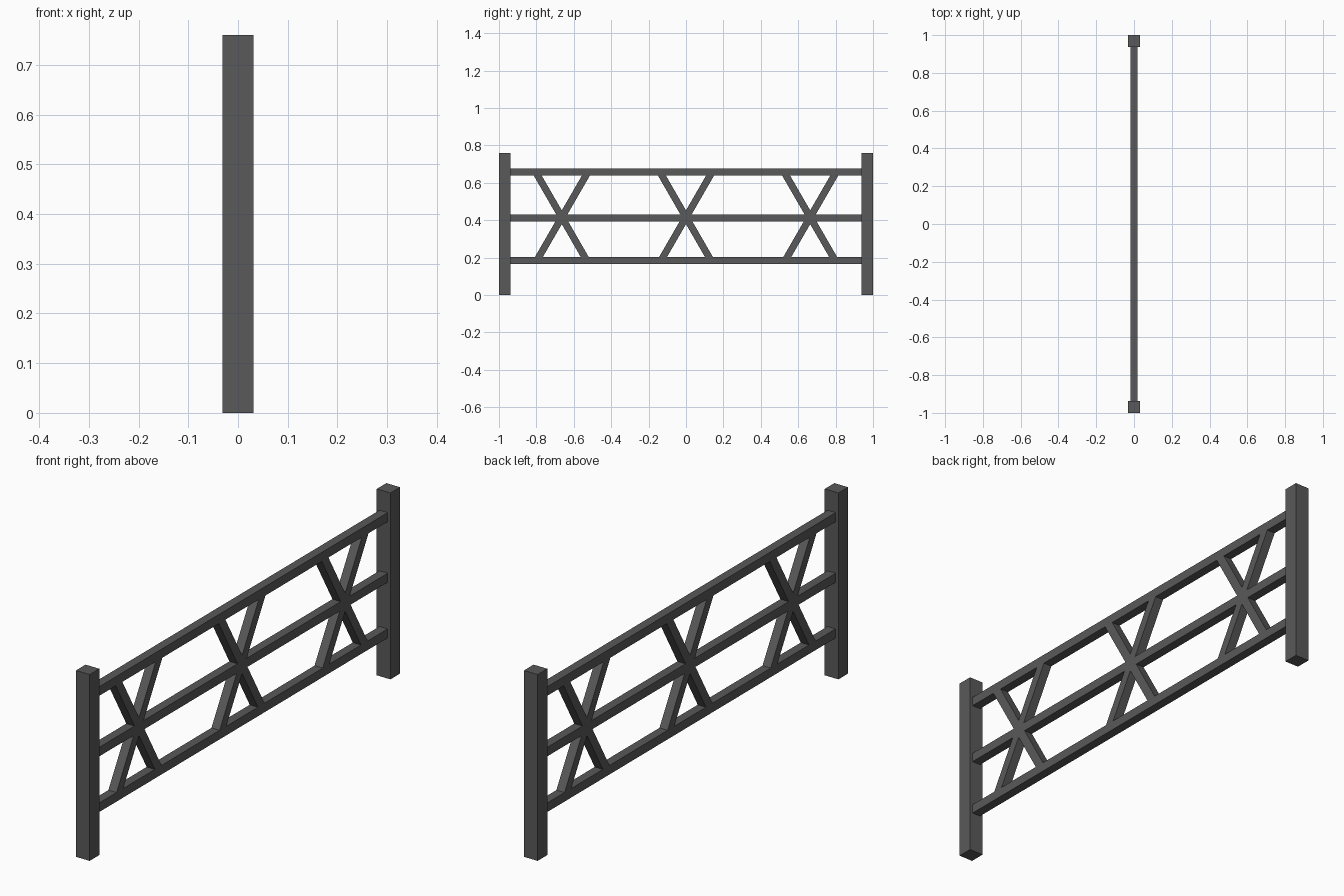
import bpy, math

if "Cube" in bpy.data.objects:
    bpy.data.objects.remove(bpy.data.objects["Cube"])

# Dark grey finish for every part
dark = bpy.data.materials.new("dark_grey")
dark.diffuse_color = (0.1, 0.1, 0.1, 1)
dark.use_nodes = True
dark.node_tree.nodes["Principled BSDF"].inputs["Base Color"].default_value = dark.diffuse_color

def prism(name, pts, width):
    """Extrude a (y, z) outline along x, centred on x = 0."""
    n, h = len(pts), width / 2
    verts = [(h, y, z) for y, z in pts] + [(-h, y, z) for y, z in pts]
    faces = [tuple(range(n)), tuple(range(2 * n - 1, n - 1, -1))]
    faces += [(i, i + n, (i + 1) % n + n, (i + 1) % n) for i in range(n)]
    mesh = bpy.data.meshes.new(name)
    mesh.from_pydata(verts, [], faces)
    mesh.materials.append(dark)
    ob = bpy.data.objects.new(name, mesh)
    bpy.context.collection.objects.link(ob)
    return ob

def rect(y0, y1, z0, z1):
    return [(y0, z0), (y1, z0), (y1, z1), (y0, z1)]

POST, BAR = 0.062, 0.037

# End posts
prism("front_post", rect(-1, -1 + POST, 0, 0.76), POST)
prism("back_post", rect(1 - POST, 1, 0, 0.76), POST)

# Horizontal rails, meeting the inner faces of the posts
RAILS = {"bottom_rail": 0.184, "middle_rail": 0.411, "top_rail": 0.658}
for name, z in RAILS.items():
    prism(name, rect(-1 + POST, 1 - POST, z - BAR / 2, z + BAR / 2), BAR)

# Crossed braces at 60 degrees, ends buried in the outer rails
z0, z1, zc = RAILS["bottom_rail"], RAILS["top_rail"], 0.416
half = BAR / 2 / math.sin(math.radians(60))
for i, yc in enumerate((-0.664, 0, 0.664)):
    for side, s in (("rising", 1), ("falling", -1)):
        k = s / math.tan(math.radians(60))
        a, b = yc + (z0 - zc) * k, yc + (z1 - zc) * k
        prism(f"{side}_brace_{i + 1}",
              [(a - half, z0), (a + half, z0), (b + half, z1), (b - half, z1)], BAR)
